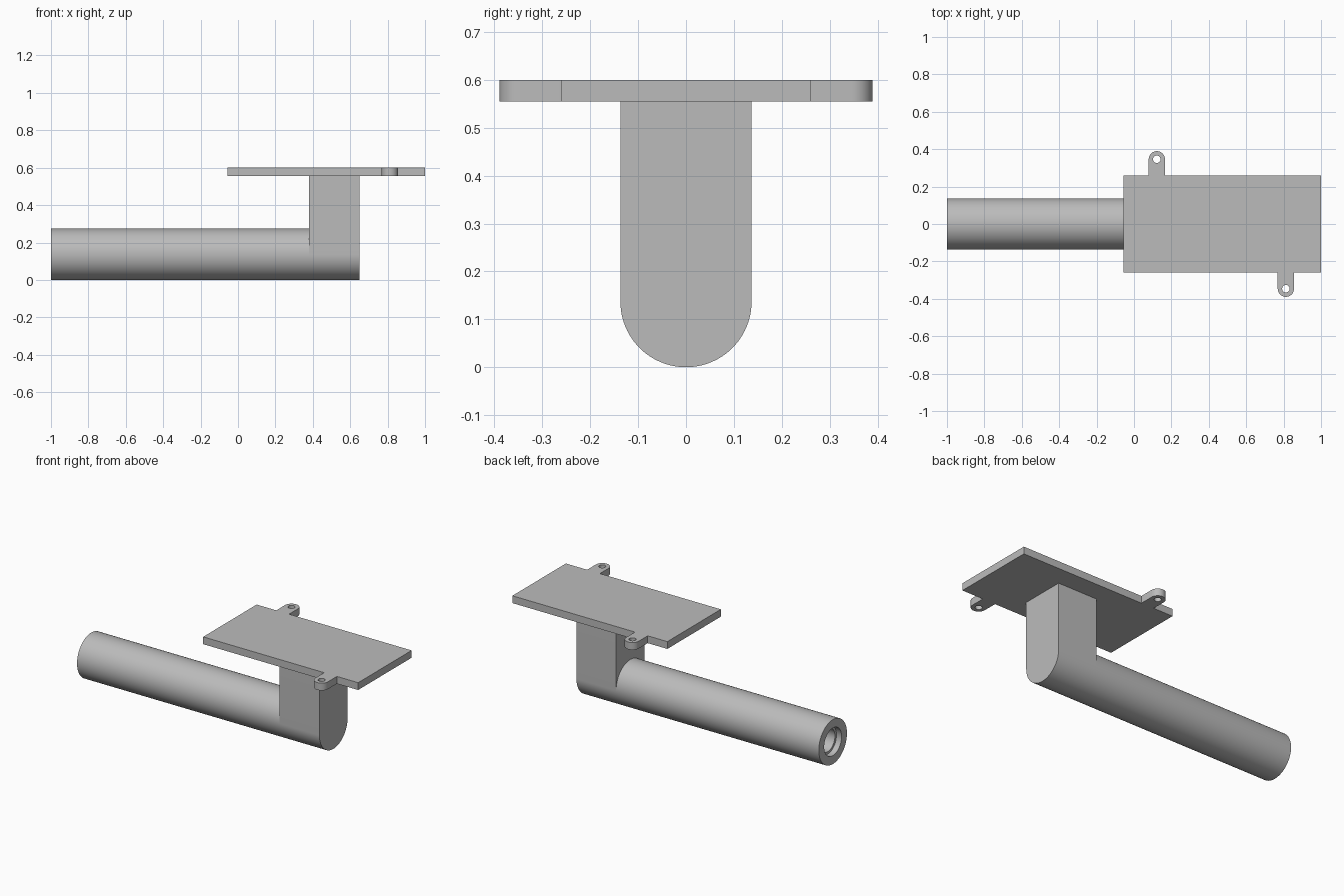
import bpy
import bmesh
from math import pi, sin, cos
from mathutils import Matrix, Vector

cube = bpy.data.objects.get("Cube")
if cube:
    bpy.data.objects.remove(cube, do_unlink=True)

# Single plain grey finish
GREY = (0.5, 0.5, 0.5, 1)
grey = bpy.data.materials.new("plain grey")
grey.use_nodes = True
grey.diffuse_color = GREY
grey.node_tree.nodes["Principled BSDF"].inputs["Base Color"].default_value = GREY

R = 0.137                      # tube radius, also half the post width
POST_X0, POST_X1 = 0.38, 0.65
PLATE_Z0, PLATE_Z1 = 0.555, 0.6


def finish(name, bm):
    bmesh.ops.recalc_face_normals(bm, faces=bm.faces)
    mesh = bpy.data.meshes.new(name)
    bm.to_mesh(mesh)
    bm.free()
    mesh.materials.append(grey)
    obj = bpy.data.objects.new(name, mesh)
    bpy.context.collection.objects.link(obj)
    return obj


def smooth(obj):
    bpy.ops.object.select_all(action="DESELECT")
    obj.select_set(True)
    bpy.context.view_layer.objects.active = obj
    bpy.ops.object.shade_smooth_by_angle(angle=pi / 6)


def prism(name, points, direction):
    """Extrude a closed outline along a direction."""
    bm = bmesh.new()
    face = bm.faces.new([bm.verts.new(p) for p in points])
    grown = bmesh.ops.extrude_face_region(bm, geom=[face], use_keep_orig=True)
    moved = [v for v in grown["geom"] if isinstance(v, bmesh.types.BMVert)]
    bmesh.ops.translate(bm, verts=moved, vec=direction)
    return finish(name, bm)


def arc(cx, cy, r, start, end, steps):
    angles = [start + (end - start) * i / steps for i in range(steps + 1)]
    return [(cx + r * cos(a), cy + r * sin(a)) for a in angles]


# Handle tube: lathed profile with a stepped socket in its open end
profile = [(POST_X0, 0), (POST_X0, R), (-1, R), (-1, 0.085),
           (-0.965, 0.085), (-0.965, 0.07), (0.2, 0.07), (0.2, 0)]
bm = bmesh.new()
verts = [bm.verts.new((x, 0, r)) for x, r in profile]
edges = [bm.edges.new(pair) for pair in zip(verts, verts[1:])]
bmesh.ops.spin(bm, geom=verts + edges, cent=(0, 0, 0), axis=(1, 0, 0),
               angle=2 * pi, steps=96)
bmesh.ops.remove_doubles(bm, verts=bm.verts, dist=1e-5)
bmesh.ops.translate(bm, verts=bm.verts, vec=(0, 0, R))
smooth(finish("handle_tube", bm))

# Upright post with a half-round bottom
outline = arc(0, R, R, pi, 2 * pi, 48) + [(R, PLATE_Z0), (-R, PLATE_Z0)]
post = prism("upright_post", [(POST_X0, y, z) for y, z in outline],
             Vector((POST_X1 - POST_X0, 0, 0)))
smooth(post)

# Mounting plate with one round-ended screw tab on each long side
X0, X1, Y, TAB_R, TAB_Y = -0.055, 1.0, 0.26, 0.0435, 0.346
BACK_X, FRONT_X = 0.122, 0.812
outline = [(X0, -Y), (FRONT_X - TAB_R, -Y)]
outline += arc(FRONT_X, -TAB_Y, TAB_R, pi, 2 * pi, 24)
outline += [(FRONT_X + TAB_R, -Y), (X1, -Y), (X1, Y), (BACK_X + TAB_R, Y)]
outline += arc(BACK_X, TAB_Y, TAB_R, 0, pi, 24)
outline += [(BACK_X - TAB_R, Y), (X0, Y)]
plate = prism("mounting_plate", [(x, y, PLATE_Z0) for x, y in outline],
              Vector((0, 0, PLATE_Z1 - PLATE_Z0)))

# Screw holes through the tabs
bm = bmesh.new()
for x, y in ((BACK_X, TAB_Y), (FRONT_X, -TAB_Y)):
    bmesh.ops.create_cone(bm, cap_ends=True, segments=32, radius1=0.02,
                          radius2=0.02, depth=0.2,
                          matrix=Matrix.Translation((x, y, PLATE_Z0)))
cutter = finish("screw_hole_cutter", bm)
cutter.hide_render = True
cut = plate.modifiers.new("screw holes", "BOOLEAN")
cut.operation = "DIFFERENCE"
cut.solver = "EXACT"
cut.object = cutter
bpy.context.view_layer.objects.active = plate
bpy.ops.object.modifier_apply(modifier=cut.name)
bpy.data.objects.remove(cutter, do_unlink=True)
smooth(plate)
